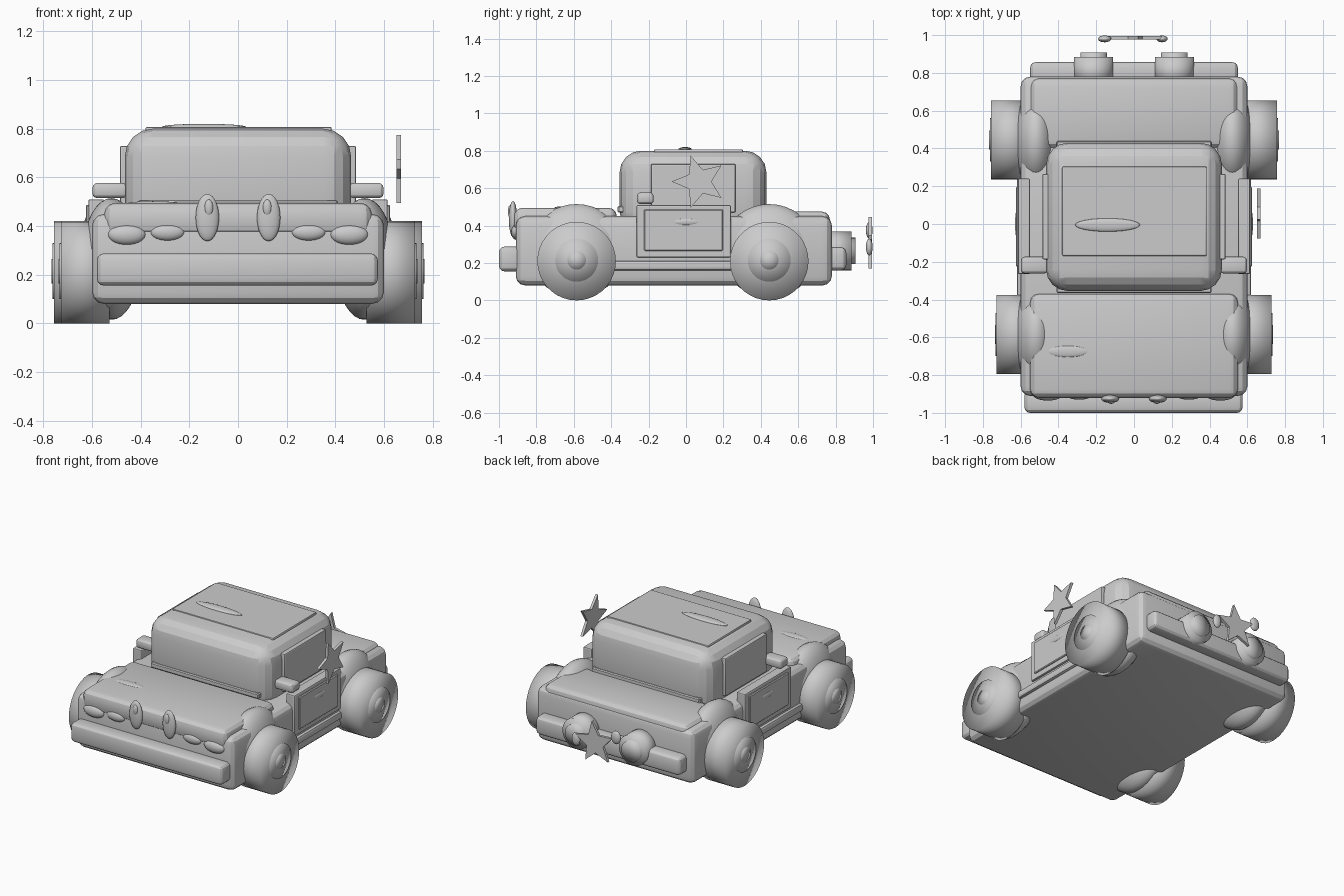
import bpy, bmesh, math
from mathutils import Matrix, Vector

if "Cube" in bpy.data.objects:
    bpy.data.objects.remove(bpy.data.objects["Cube"])

grey = bpy.data.materials.new("plain_grey")
grey.diffuse_color = (0.6, 0.6, 0.6, 1)
grey.use_nodes = True
grey.node_tree.nodes["Principled BSDF"].inputs["Base Color"].default_value = grey.diffuse_color


def finish(name, bm, angle=None):
    """Turn a bmesh into an object with the shared material."""
    bmesh.ops.recalc_face_normals(bm, faces=bm.faces)
    me = bpy.data.meshes.new(name)
    bm.to_mesh(me)
    bm.free()
    me.materials.append(grey)
    ob = bpy.data.objects.new(name, me)
    bpy.context.collection.objects.link(ob)
    if angle == "full":
        for p in me.polygons:
            p.use_smooth = True
    elif angle:
        bpy.context.view_layer.objects.active = ob
        ob.select_set(True)
        bpy.ops.object.shade_smooth_by_angle(angle=math.radians(angle))
        ob.select_set(False)
    return ob


def box(name, x, y, z, r=0.0, seg=3):
    """Rounded box from x, y, z ranges."""
    bm = bmesh.new()
    bmesh.ops.create_cube(bm, size=1)
    for v in bm.verts:
        v.co = Vector([a[0] + (c + 0.5) * (a[1] - a[0]) for c, a in zip(v.co, (x, y, z))])
    if r:
        bmesh.ops.bevel(bm, geom=bm.edges[:], offset=r, segments=seg, profile=0.5, affect='EDGES')
    return finish(name, bm, 20)


def ball(name, c, r, u=24, v=14):
    """Stretched sphere."""
    bm = bmesh.new()
    bmesh.ops.create_uvsphere(bm, u_segments=u, v_segments=v, radius=1)
    bmesh.ops.transform(bm, matrix=Matrix.Translation(c) @ Matrix.Diagonal((*r, 1)), verts=bm.verts)
    return finish(name, bm, "full")


def drum(name, axis, c, r, length, angle="full"):
    """Cylinder along x or y, centred on c."""
    bm = bmesh.new()
    bmesh.ops.create_cone(bm, cap_ends=True, cap_tris=True, segments=36,
                          radius1=r, radius2=r, depth=length)
    rot = Matrix.Rotation(math.pi / 2, 4, 'Y' if axis == 'x' else 'X')
    bmesh.ops.transform(bm, matrix=Matrix.Translation(c) @ rot, verts=bm.verts)
    return finish(name, bm, angle)


def star(name, c, axis, R, turn, t):
    """Five-pointed plate facing along x or y."""
    bm = bmesh.new()
    vs = []
    for i in range(10):
        a = turn + i * math.pi / 5
        r = R if i % 2 == 0 else R * 0.45
        p, q = r * math.cos(a), r * math.sin(a)
        off = (-t / 2, p, q) if axis == 'x' else (p, -t / 2, q)
        vs.append(bm.verts.new(Vector(c) + Vector(off)))
    f = bm.faces.new(vs)
    ex = bmesh.ops.extrude_face_region(bm, geom=[f])
    d = Vector((t, 0, 0)) if axis == 'x' else Vector((0, t, 0))
    bmesh.ops.translate(bm, vec=d, verts=[g for g in ex['geom'] if isinstance(g, bmesh.types.BMVert)])
    return finish(name, bm)


def side(s, a, b):
    """x range mirrored to side s."""
    return tuple(sorted((s * a, s * b)))


# Main shell
box("lower_body", (-0.6, 0.6), (-0.91, 0.78), (0.08, 0.45), 0.05)
box("hood", (-0.55, 0.55), (-0.92, -0.37), (0.36, 0.495), 0.045)
box("rear_deck", (-0.55, 0.55), (0.40, 0.77), (0.33, 0.475), 0.045)
box("cabin", (-0.465, 0.465), (-0.355, 0.43), (0.36, 0.80), 0.115, 4)
box("roof_panel", (-0.38, 0.385), (-0.17, 0.305), (0.78, 0.808), 0.008, 2)
box("windshield_trim", (-0.41, 0.41), (-0.365, -0.33), (0.47, 0.505), 0.006, 1)
box("rear_window_trim", (-0.41, 0.41), (0.40, 0.44), (0.45, 0.50), 0.006, 1)

# Bumpers
box("front_bumper", (-0.58, 0.575), (-1.0, -0.88), (0.155, 0.288), 0.03)
box("rear_bumper", (-0.55, 0.55), (0.74, 0.857), (0.16, 0.285), 0.03)

for s, n in ((-1, "left"), (1, "right")):
    # Doors, windows, sills and mirrors
    box(n + "_door", side(s, 0.55, 0.615), (-0.265, 0.24), (0.23, 0.51), 0.008, 2)
    box(n + "_door_panel", side(s, 0.6, 0.625), (-0.225, 0.197), (0.265, 0.487), 0.005, 1)
    ball(n + "_door_handle", (s * 0.618, 0, 0.42), (0.012, 0.08, 0.02))
    box(n + "_window", side(s, 0.44, 0.485), (-0.188, 0.265), (0.47, 0.73), 0.008, 2)
    box(n + "_sill", side(s, 0.54, 0.62), (-0.4, 0.27), (0.16, 0.212), 0.015, 2)
    box(n + "_mirror", side(s, 0.455, 0.598), (-0.262, -0.173), (0.515, 0.577), 0.02)

    # Fenders and wheels
    for end, y, outer in (("front", -0.585, 0.727), ("rear", 0.445, 0.757)):
        ball(f"{n}_{end}_fender", (s * 0.52, y, 0.265), (0.122, 0.257, 0.25), 32, 18)
        drum(f"{n}_{end}_wheel", 'x', (s * (outer - 0.1), y, 0.21), 0.21, 0.2)
        drum(f"{n}_{end}_hubcap", 'x', (s * (outer - 0.02), y, 0.215), 0.115, 0.052)
        drum(f"{n}_{end}_hub", 'x', (s * (outer - 0.02), y, 0.215), 0.05, 0.06)

    # Front lamps and upright oval eyes
    ball(n + "_headlight", (s * 0.457, -0.905, 0.365), (0.078, 0.03, 0.042))
    ball(n + "_inner_lamp", (s * 0.29, -0.905, 0.375), (0.07, 0.025, 0.035))
    ball(n + "_eye", (s * 0.126, -0.925, 0.435), (0.048, 0.022, 0.097))
    ball(n + "_pupil", (s * 0.12, -0.94, 0.475), (0.018, 0.012, 0.034))

    # Exhaust drums
    drum(n + "_exhaust", 'y', (s * 0.214, 0.81, 0.265), 0.104, 0.15, "full")
    drum(n + "_exhaust_tip", 'y', (s * 0.214, 0.86, 0.265), 0.07, 0.095, "full")

# Oval highlights on roof and hood
ball("roof_oval", (-0.14, -0.005, 0.808), (0.172, 0.035, 0.012))
ball("hood_oval", (-0.35, -0.675, 0.492), (0.108, 0.031, 0.01))

# Stars and beads
star("side_star", (0.66, 0.07, 0.635), 'x', 0.147, math.pi, 0.018)
star("rear_star", (0.0, 0.985, 0.3), 'y', 0.147, math.radians(82), 0.018)
ball("left_bead", (-0.155, 0.98, 0.375), (0.035, 0.018, 0.045))
ball("right_bead", (0.148, 0.98, 0.285), (0.03, 0.018, 0.045))
